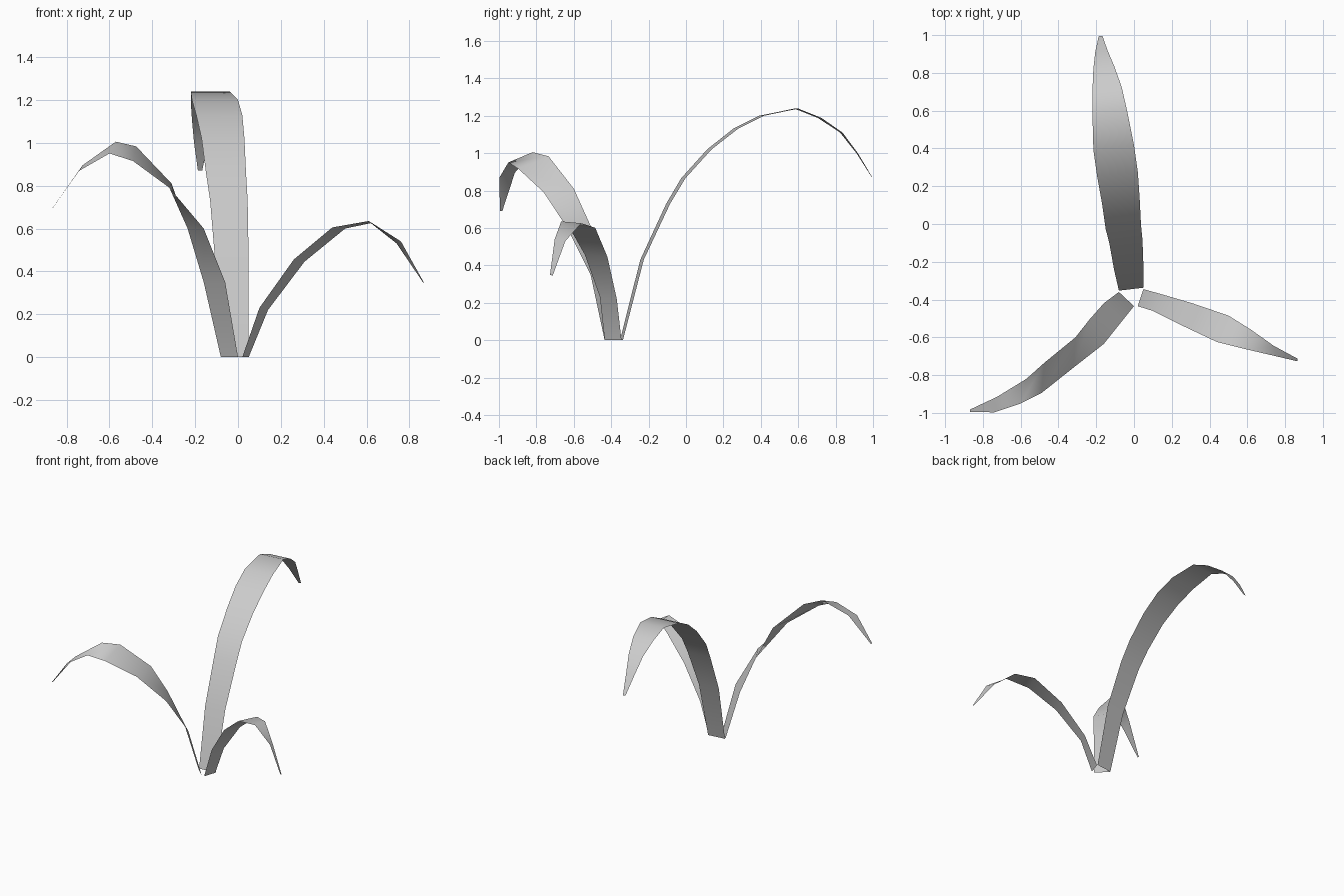
import bpy


def blade(name, left, right):
    """Thin leaf: a smooth ribbon of quads between two edge curves."""
    n = len(left)
    faces = [(i, i + n, i + n + 1, i + 1) for i in range(n - 1)]
    mesh = bpy.data.meshes.new(name)
    mesh.from_pydata(left + right, [], faces)
    mesh.polygons.foreach_set("use_smooth", [True] * len(faces))
    mesh.update()
    obj = bpy.data.objects.new(name, mesh)
    bpy.context.collection.objects.link(obj)
    return obj


# Tall blade: side arc (y, z) with left and right x at each row
arc = [(-.345, 0), (-.235, .43), (-.095, .73), (-.015, .865), (.125, 1.02), (.265, 1.13),
       (.405, 1.2), (.59, 1.238), (.715, 1.188), (.83, 1.11), (.915, 1.0), (.995, .87)]
xl = [-.08, -.105, -.13, -.15, -.17, -.195, -.215, -.22, -.22, -.215, -.205, -.187]
xr = [.05, .05, .045, .037, .03, .02, 0, -.037, -.065, -.105, -.14, -.167]
tall_l, tall_r = [], []
for (y, z), a, b in zip(arc, xl, xr):
    skew = (b - a) * .06
    tall_l.append((a, y - skew, z))
    tall_r.append((b, y + skew, z))
blade("tall_blade", tall_l, tall_r)

# Middle blade, leaning to the front left with a slight twist
blade("middle_blade",
      [(-.08, -.36, 0), (-.16, -.42, .35), (-.235, -.505, .6), (-.31, -.6, .81),
       (-.475, -.735, .983), (-.57, -.82, 1.005), (-.725, -.915, .895), (-.868, -.982, .69)],
      [(0, -.435, 0), (-.06, -.51, .35), (-.16, -.635, .6), (-.32, -.76, .79),
       (-.49, -.895, .915), (-.6, -.95, .95), (-.74, -.997, .87), (-.868, -.995, .692)])

# Short blade, leaning to the right
blade("short_blade",
      [(.02, -.435, 0), (.1, -.46, .23), (.26, -.54, .455), (.44, -.625, .605),
       (.61, -.667, .635), (.76, -.702, .54), (.866, -.727, .35)],
      [(.05, -.345, 0), (.14, -.37, .22), (.31, -.42, .445), (.5, -.485, .6),
       (.62, -.56, .625), (.74, -.645, .53), (.866, -.713, .344)])
